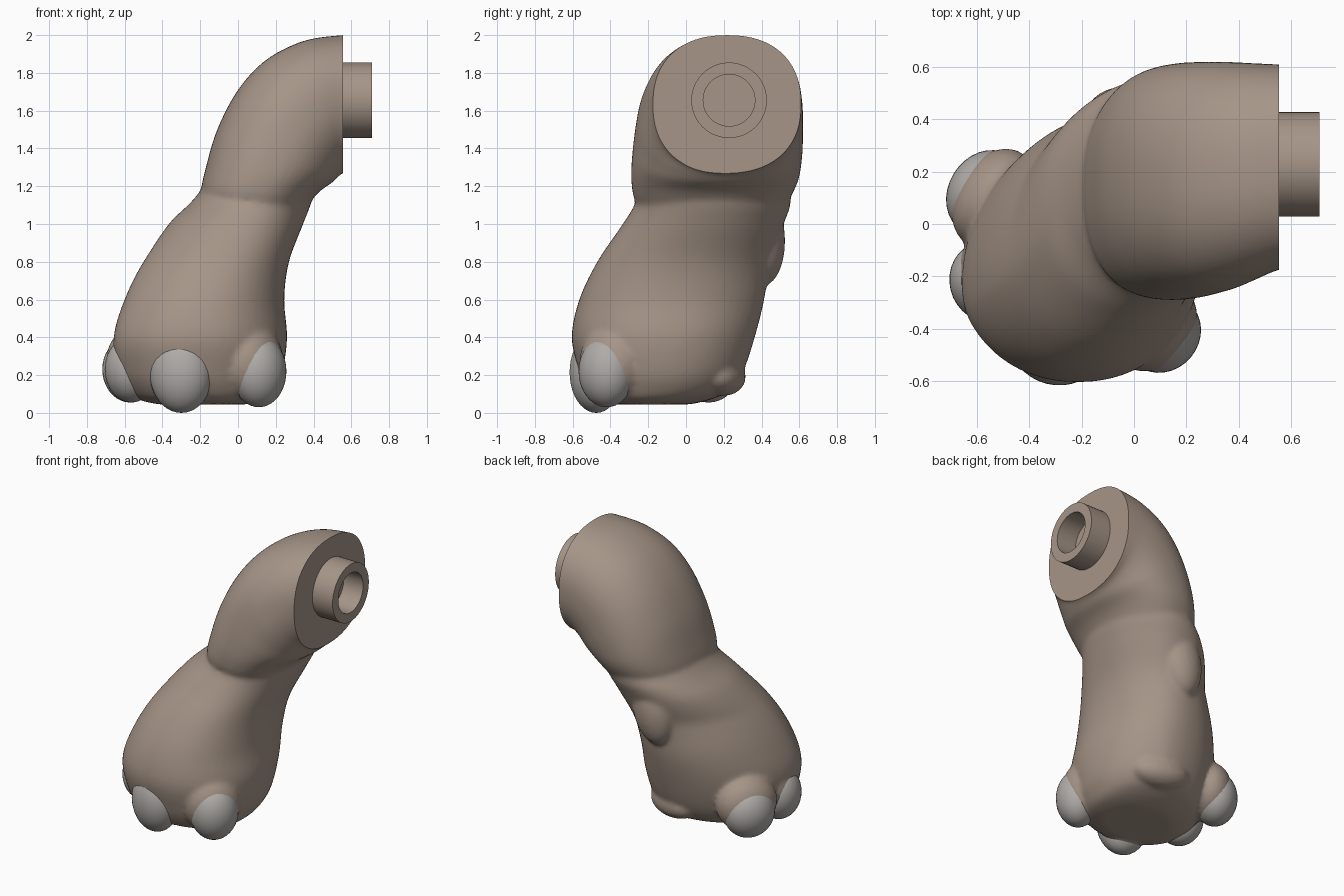
import bpy, bmesh, math
from mathutils import Vector, Matrix

if "Cube" in bpy.data.objects:
    bpy.data.objects.remove(bpy.data.objects["Cube"])


def material(name, rgb):
    m = bpy.data.materials.new(name)
    m.diffuse_color = (*rgb, 1)
    m.use_nodes = True
    m.node_tree.nodes["Principled BSDF"].inputs["Base Color"].default_value = m.diffuse_color
    return m


SKIN = material("skin", (0.38, 0.30, 0.245))
NAIL = material("nail", (0.43, 0.41, 0.39))


def finish(name, bm, mat, angle=40):
    bmesh.ops.recalc_face_normals(bm, faces=bm.faces)
    mesh = bpy.data.meshes.new(name)
    bm.to_mesh(mesh)
    bm.free()
    ob = bpy.data.objects.new(name, mesh)
    bpy.context.collection.objects.link(ob)
    mesh.materials.append(mat)
    bpy.ops.object.select_all(action='DESELECT')
    ob.select_set(True)
    bpy.context.view_layer.objects.active = ob
    bpy.ops.object.shade_smooth_by_angle(angle=math.radians(angle))
    return ob


def refine(rows, steps):
    """Catmull-Rom interpolation through rows of numbers."""
    out = []
    for i in range(len(rows) - 1):
        p1, p2 = rows[i], rows[i + 1]
        p0, p3 = rows[max(i - 1, 0)], rows[min(i + 2, len(rows) - 1)]
        for s in range(steps):
            t = s / steps
            out.append([0.5 * (2 * b + (c - a) * t + (2 * a - 5 * b + 4 * c - d) * t * t
                               + (3 * b - a - 3 * c + d) * t ** 3)
                        for a, b, c, d in zip(p0, p1, p2, p3)])
    return out + [list(rows[-1])]


def loft(bm, rows, power, sides=56, steps=6):
    """Rows: outer x,z, inner x,z, y min, y max of a rounded section."""
    rings = []
    for ox, oz, ix, iz, y0, y1 in refine(rows, steps):
        c = Vector(((ox + ix) / 2, (y0 + y1) / 2, (oz + iz) / 2))
        u = Vector(((ix - ox) / 2, 0, (iz - oz) / 2))
        v = Vector((0, (y1 - y0) / 2, 0))
        ring = []
        for k in range(sides):
            a = math.tau * k / sides
            ca, sa = math.cos(a), math.sin(a)
            ring.append(bm.verts.new(c + u * math.copysign(abs(ca) ** (2 / power), ca)
                                     + v * math.copysign(abs(sa) ** (2 / power), sa)))
        rings.append(ring)
    faces = [bm.faces.new(rings[0]), bm.faces.new(rings[-1])]
    for r, q in zip(rings, rings[1:]):
        for k in range(sides):
            n = (k + 1) % sides
            faces.append(bm.faces.new((r[k], r[n], q[n], q[k])))
    bmesh.ops.recalc_face_normals(bm, faces=faces)


def ellipsoid(bm, centre, radii, turn=0, tilt=0):
    m = (Matrix.Translation(centre) @ Matrix.Rotation(math.radians(turn), 4, 'Z')
         @ Matrix.Rotation(math.radians(tilt), 4, 'Y') @ Matrix.Diagonal((*radii, 1)))
    bmesh.ops.create_uvsphere(bm, u_segments=32, v_segments=20, radius=1, matrix=m)


# toes: x, y, z, facing angle, half width, half height
TOES = [(-0.57, 0.12, 0.23, 149, 0.17, 0.175),
        (-0.565, -0.22, 0.23, 194, 0.155, 0.175),
        (-0.30, -0.475, 0.215, 256, 0.17, 0.215),
        (0.11, -0.42, 0.22, 320, 0.155, 0.19)]

# lower leg and foot
bm = bmesh.new()
lower = [(0.045, -0.42, 0.05, -0.38, 0.02),
         (0.07, -0.53, 0.14, -0.47, 0.13),
         (0.12, -0.60, 0.19, -0.52, 0.25),
         (0.22, -0.66, 0.235, -0.565, 0.33),
         (0.4, -0.69, 0.26, -0.605, 0.40),
         (0.6, -0.63, 0.245, -0.565, 0.455),
         (0.8, -0.525, 0.27, -0.47, 0.48),
         (1.0, -0.375, 0.345, -0.335, 0.53),
         (1.12, -0.245, 0.39, -0.265, 0.555),
         (1.28, -0.12, 0.43, -0.22, 0.55)]
loft(bm, [(x0, z, x1, z, y0, y1) for z, x0, x1, y0, y1 in lower], 2.15)
# flatten the side between the heel and the rear toe
side = Vector((-1, 1, 0)).normalized()
for v in bm.verts:
    fade = min(1, max(0, (1.1 - v.co.z) / 0.25))
    v.co -= side * max(0, v.co.dot(side) - 0.2) * 0.25 * fade
# fleshy rims around the nails
for x, y, z, ang, w, h in TOES:
    a = math.radians(ang)
    ellipsoid(bm, (x - 0.04 * math.cos(a), y - 0.04 * math.sin(a), z + 0.045),
              (0.145, w * 1.2, h * 1.08), ang)
# dewclaw fold and low heel pad
ellipsoid(bm, (-0.04, 0.41, 0.91), (0.14, 0.115, 0.24), 0, 12)
ellipsoid(bm, (-0.05, 0.2, 0.19), (0.19, 0.11, 0.1), -15)
# thigh, bending over towards the joint
loft(bm, [(-0.16, 1.11, 0.30, 1.03, -0.21, 0.48),
          (-0.195, 1.17, 0.35, 1.08, -0.27, 0.54),
          (-0.17, 1.3, 0.43, 1.17, -0.29, 0.595),
          (-0.11, 1.5, 0.50, 1.22, -0.285, 0.615),
          (0.0, 1.71, 0.53, 1.25, -0.27, 0.62),
          (0.15, 1.87, 0.545, 1.265, -0.25, 0.62),
          (0.35, 1.97, 0.55, 1.27, -0.215, 0.615),
          (0.555, 2.0, 0.555, 1.27, -0.175, 0.61),
          (0.63, 2.0, 0.63, 1.29, -0.16, 0.605)], 2.3)
blend = finish("leg_pieces", bm, SKIN)

# blend the pieces into one skin, then cut the joint face flat
rm = blend.modifiers.new("blend", 'REMESH')
rm.mode = 'VOXEL'
rm.voxel_size = 0.014
sm = blend.modifiers.new("soften", 'SMOOTH')
sm.factor = 0.5
sm.iterations = 10
bm = bmesh.new()
bm.from_object(blend, bpy.context.evaluated_depsgraph_get())
bpy.data.objects.remove(blend)
bmesh.ops.bisect_plane(bm, geom=bm.verts[:] + bm.edges[:] + bm.faces[:], dist=1e-5,
                       plane_co=(0.555, 0, 0), plane_no=(1, 0, 0), clear_outer=True)
bmesh.ops.holes_fill(bm, edges=[e for e in bm.edges if e.is_boundary], sides=0)
finish("leg", bm, SKIN)

# hollow joint peg, spun about the x axis
bm = bmesh.new()
axis = Vector((0, 0.228, 1.655))
prof = [(0.53, 0.2), (0.71, 0.2), (0.71, 0.137), (0.56, 0.137), (0.56, 0.0)]
vs = [bm.verts.new(axis + Vector((x, 0, r))) for x, r in prof]
es = [bm.edges.new(p) for p in zip(vs, vs[1:])]
bmesh.ops.spin(bm, geom=vs + es, cent=axis, axis=(1, 0, 0), angle=math.tau, steps=48)
bmesh.ops.remove_doubles(bm, verts=bm.verts, dist=1e-4)
finish("joint_peg", bm, SKIN)

# toenails
for i, (x, y, z, ang, w, h) in enumerate(TOES):
    bm = bmesh.new()
    ellipsoid(bm, (x, y, z), (0.14, w, h), ang)
    finish(f"toenail_{i + 1}", bm, NAIL)
